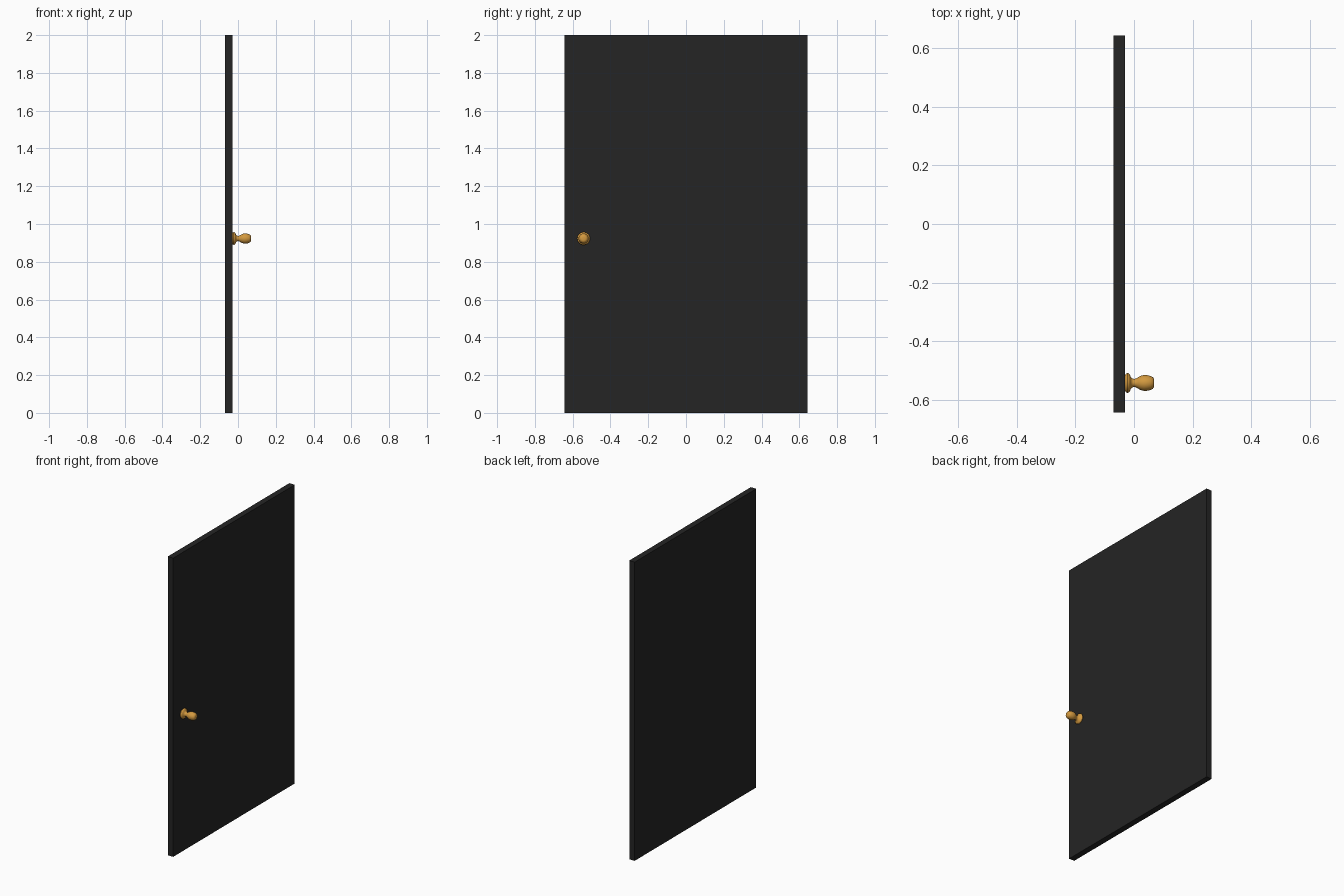
import bpy, bmesh, math

if "Cube" in bpy.data.objects:
    bpy.data.objects.remove(bpy.data.objects["Cube"])


def material(name, color):
    m = bpy.data.materials.new(name)
    m.diffuse_color = color
    m.use_nodes = True
    m.node_tree.nodes["Principled BSDF"].inputs["Base Color"].default_value = m.diffuse_color
    return m


def add_object(name, bm, mat):
    bmesh.ops.recalc_face_normals(bm, faces=bm.faces)
    mesh = bpy.data.meshes.new(name)
    bm.to_mesh(mesh)
    bm.free()
    mesh.materials.append(mat)
    ob = bpy.data.objects.new(name, mesh)
    bpy.context.collection.objects.link(ob)
    return ob


black = material("black_paint", (0.018, 0.018, 0.018, 1))
brass = material("brass", (0.65, 0.32, 0.05, 1))

# Door slab
bm = bmesh.new()
bmesh.ops.create_cube(bm, size=1)
bmesh.ops.scale(bm, vec=(0.04, 1.286, 2.0), verts=bm.verts)
bmesh.ops.translate(bm, vec=(-0.05, 0, 1.0), verts=bm.verts)
add_object("door_panel", bm, black)

# Turned knob: (x, radius) profile lathed about the x axis
profile = [(-0.031, 0.0), (-0.031, 0.026), (-0.028, 0.031), (-0.023, 0.034),
           (-0.018, 0.033), (-0.014, 0.028), (-0.011, 0.021), (-0.007, 0.016),
           (0.0, 0.0135), (0.007, 0.015), (0.015, 0.020), (0.024, 0.0245),
           (0.034, 0.027), (0.045, 0.0265), (0.056, 0.024), (0.064, 0.020),
           (0.068, 0.015), (0.069, 0.008), (0.069, 0.0)]
bm = bmesh.new()
verts = [bm.verts.new((x, r, 0)) for x, r in profile]
edges = [bm.edges.new(pair) for pair in zip(verts, verts[1:])]
bmesh.ops.spin(bm, geom=verts + edges, cent=(0, 0, 0), axis=(1, 0, 0),
               angle=2 * math.pi, steps=32)
bmesh.ops.remove_doubles(bm, verts=bm.verts, dist=1e-5)
knob = add_object("door_knob", bm, brass)
knob.location = (0, -0.542, 0.923)
bpy.context.view_layer.objects.active = knob
knob.select_set(True)
bpy.ops.object.shade_smooth_by_angle(angle=math.radians(40))
